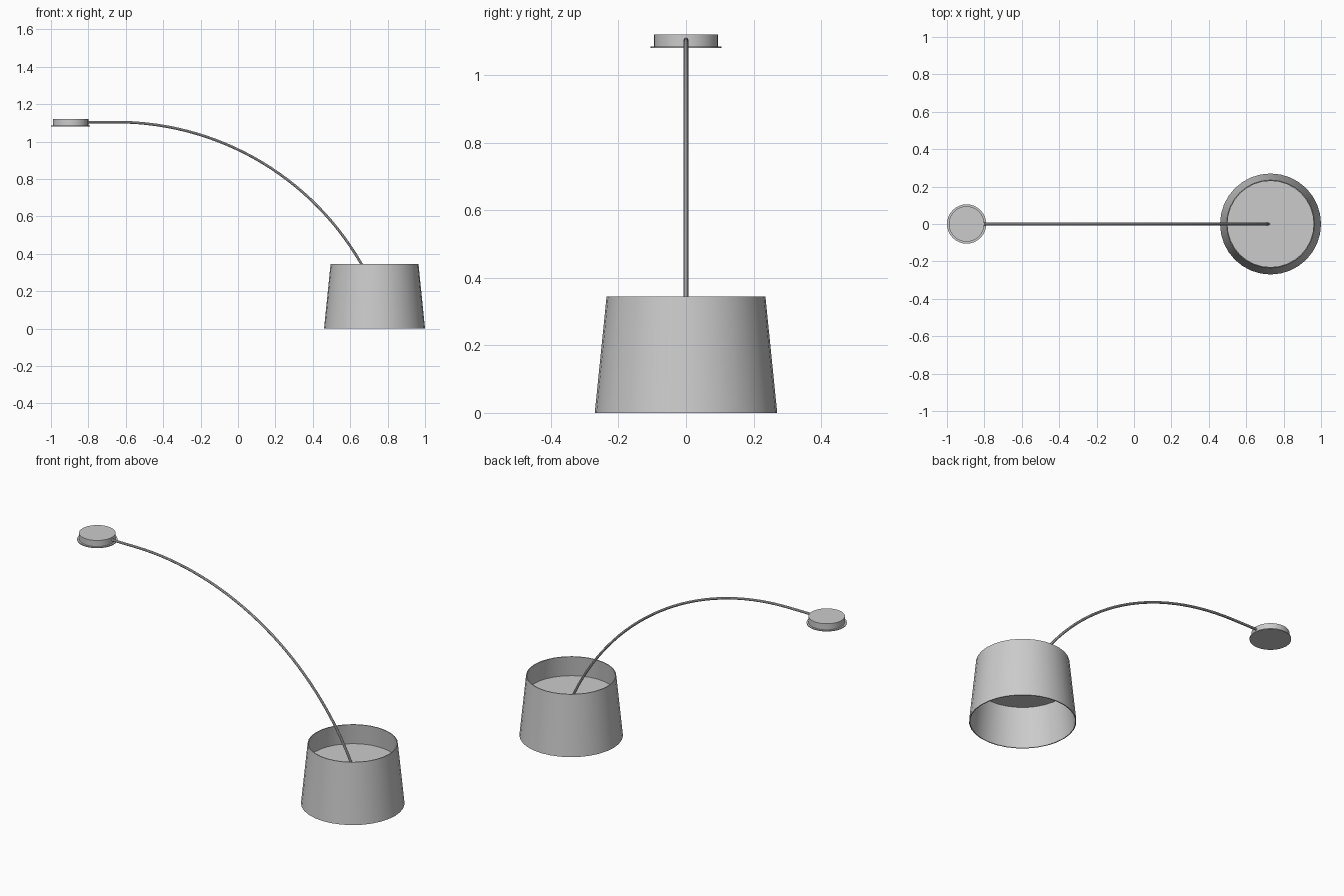
import bpy
import math

cube = bpy.data.objects.get("Cube")
if cube:
    bpy.data.objects.remove(cube, do_unlink=True)

SIDES = 32
SHADE_X, CANOPY_X = 0.73, -0.895

grey = bpy.data.materials.new("light_grey")
grey.use_nodes = True
colour = (0.6, 0.6, 0.6, 1)
grey.diffuse_color = colour
grey.node_tree.nodes["Principled BSDF"].inputs["Base Color"].default_value = colour


def finish(obj, name):
    obj.name = name
    obj.data.materials.append(grey)
    bpy.ops.object.select_all(action="DESELECT")
    obj.select_set(True)
    bpy.context.view_layer.objects.active = obj
    bpy.ops.object.shade_smooth_by_angle(angle=math.radians(35))
    return obj


def disc(name, x, radius, bottom, top):
    bpy.ops.mesh.primitive_cylinder_add(
        vertices=SIDES, radius=radius, depth=top - bottom,
        location=(x, 0, (bottom + top) / 2))
    return finish(bpy.context.object, name)


def lathe(name, x, profile):
    """Spin a closed (radius, height) profile about a vertical axis."""
    n = len(profile)
    verts, faces = [], []
    for i in range(SIDES):
        a = math.tau * i / SIDES
        verts += [(r * math.cos(a), r * math.sin(a), z) for r, z in profile]
        j = (i + 1) % SIDES
        for k in range(n):
            m = (k + 1) % n
            faces.append((i * n + k, j * n + k, j * n + m, i * n + m))
    mesh = bpy.data.meshes.new(name)
    mesh.from_pydata(verts, [], faces)
    obj = bpy.data.objects.new(name, mesh)
    obj.location.x = x
    bpy.context.collection.objects.link(obj)
    return finish(obj, name)


# Tapered thin-walled shade with the diffuser plate set inside it
lathe("lamp_shade", SHADE_X,
      [(0.27, 0), (0.235, 0.345), (0.23, 0.345), (0.265, 0)])
disc("diffuser", SHADE_X, 0.244, 0.222, 0.23)

# Mounting drum with its wider thin flange
disc("canopy_drum", CANOPY_X, 0.095, 1.083, 1.12)
disc("canopy_flange", CANOPY_X, 0.105, 1.08, 1.085)

# Arm: straight out of the drum, then a circular arc down to the diffuser
ARC_X, ARC_TOP, ARC_R, STEPS = -0.65, 1.104, 1.51, 32
sweep = math.asin((SHADE_X - ARC_X) / ARC_R)
path = [(CANOPY_X + 0.05, ARC_TOP)]
for i in range(STEPS + 1):
    a = sweep * i / STEPS
    path.append((ARC_X + ARC_R * math.sin(a),
                 ARC_TOP - ARC_R * (1 - math.cos(a))))
curve = bpy.data.curves.new("arm", "CURVE")
curve.dimensions = "3D"
curve.bevel_depth = 0.007
curve.bevel_resolution = 2
curve.use_fill_caps = True
spline = curve.splines.new("POLY")
spline.points.add(len(path) - 1)
for point, (x, z) in zip(spline.points, path):
    point.co = (x, 0, z, 1)
arm = bpy.data.objects.new("arm", curve)
bpy.context.collection.objects.link(arm)
bpy.ops.object.select_all(action="DESELECT")
arm.select_set(True)
bpy.context.view_layer.objects.active = arm
bpy.ops.object.convert(target="MESH")
finish(bpy.context.object, "arm")
